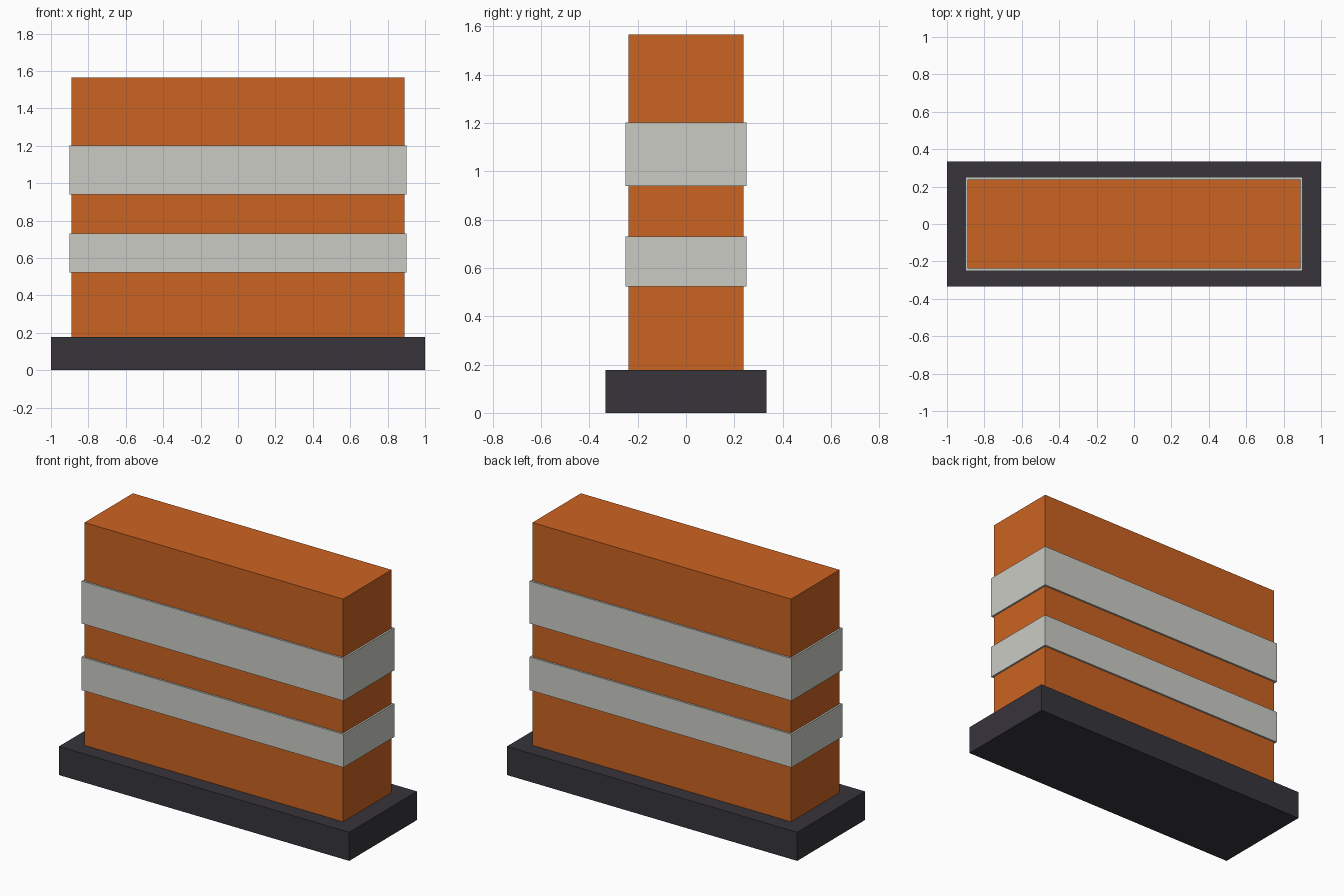
import bpy

if "Cube" in bpy.data.objects:
    bpy.data.objects.remove(bpy.data.objects["Cube"])


def make_material(name, colour):
    mat = bpy.data.materials.new(name)
    mat.diffuse_color = (*colour, 1.0)
    mat.use_nodes = True
    mat.node_tree.nodes["Principled BSDF"].inputs["Base Color"].default_value = mat.diffuse_color
    return mat


orange = make_material("orange", (0.60, 0.125, 0.016))
pale_grey = make_material("pale_grey", (0.60, 0.60, 0.56))
charcoal = make_material("charcoal", (0.038, 0.035, 0.044))


def box(name, width, depth, bottom, top, mat):
    bpy.ops.mesh.primitive_cube_add(size=1, location=(0, 0, (bottom + top) / 2))
    obj = bpy.context.object
    obj.name = name
    obj.scale = (width, depth, top - bottom)
    bpy.ops.object.transform_apply(location=False, rotation=False, scale=True)
    obj.data.materials.append(mat)
    return obj


# Heavy foot and upright barrier body
box("base", 2.0, 0.667, 0.0, 0.178, charcoal)
box("body", 1.782, 0.477, 0.178, 1.565, orange)

# Reflective bands wrapped around the body
for name, bottom, top in (("lower_band", 0.523, 0.73), ("upper_band", 0.938, 1.202)):
    box(name, 1.804, 0.50, bottom, top, pale_grey)
